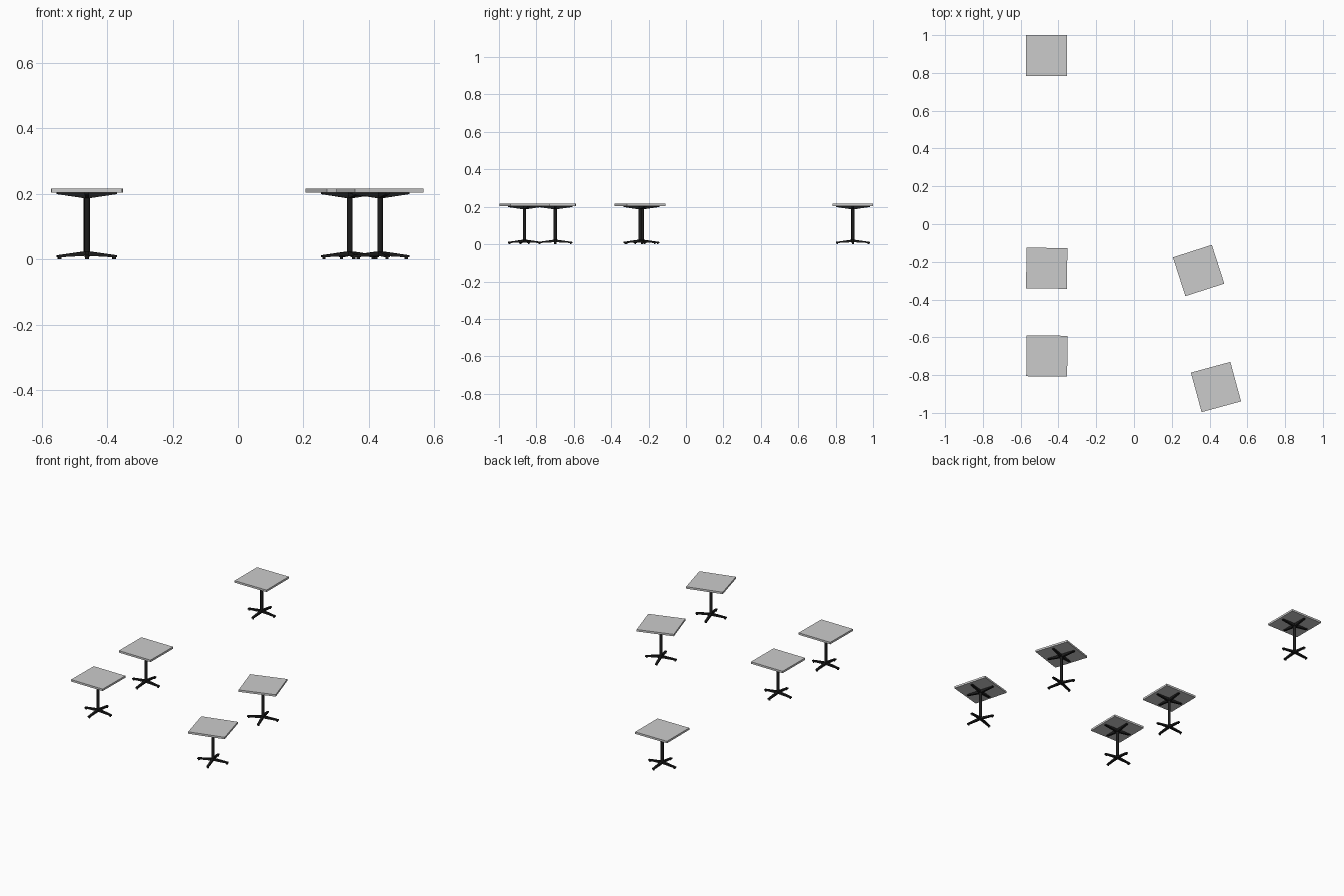
import bpy, bmesh, math
from mathutils import Matrix

if "Cube" in bpy.data.objects:
    bpy.data.objects.remove(bpy.data.objects["Cube"])

TOP = 0.2165      # table top side length
REACH = 0.091     # arm length from the column
ARM_W = 0.013

black = bpy.data.materials.new("black_metal")
black.diffuse_color = (0.012, 0.012, 0.012, 1)
black.use_nodes = True
black.node_tree.nodes["Principled BSDF"].inputs["Base Color"].default_value = black.diffuse_color


def add_object(name, bm, place, mat=None):
    bmesh.ops.recalc_face_normals(bm, faces=bm.faces)
    me = bpy.data.meshes.new(name)
    bm.to_mesh(me)
    bm.free()
    if mat:
        me.materials.append(mat)
    ob = bpy.data.objects.new(name, me)
    ob.matrix_world = place
    bpy.context.collection.objects.link(ob)
    return ob


def add_cylinder(bm, r, z0, z1, x=0, y=0, sides=24):
    bmesh.ops.create_cone(bm, cap_ends=True, segments=sides, radius1=r, radius2=r,
                          depth=z1 - z0, matrix=Matrix.Translation((x, y, (z0 + z1) / 2)))


def add_arms(bm, profile):
    # four tapered arms, each an extruded side profile of (distance, z)
    for k in range(4):
        rot = Matrix.Rotation(k * math.pi / 2, 3, 'Z')
        vs = [bm.verts.new((d, -ARM_W / 2, z)) for d, z in profile]
        face = bm.faces.new(vs)
        ext = bmesh.ops.extrude_face_region(bm, geom=[face])
        new = [g for g in ext['geom'] if isinstance(g, bmesh.types.BMVert)]
        bmesh.ops.translate(bm, verts=new, vec=(0, ARM_W, 0))
        bmesh.ops.rotate(bm, verts=vs + new, cent=(0, 0, 0), matrix=rot)


def table(x, y, degrees):
    place = Matrix.Translation((x, y, 0)) @ Matrix.Rotation(math.radians(degrees), 4, 'Z')

    # square top
    bm = bmesh.new()
    bmesh.ops.create_cube(bm, size=1, matrix=Matrix.Translation((0, 0, 0.2105))
                          @ Matrix.Diagonal((TOP, TOP, 0.012, 1)))
    add_object("table_top", bm, place)

    # cross bracket under the top
    bm = bmesh.new()
    add_arms(bm, [(0, 0.2045), (REACH, 0.2045), (REACH, 0.199), (0.01, 0.187), (0, 0.187)])
    add_object("top_bracket", bm, place, black)

    # round column
    bm = bmesh.new()
    add_cylinder(bm, 0.0085, 0.011, 0.2)
    column = add_object("column", bm, place, black)
    bpy.ops.object.select_all(action='DESELECT')
    column.select_set(True)
    bpy.context.view_layer.objects.active = column
    bpy.ops.object.shade_smooth_by_angle()

    # cross base
    bm = bmesh.new()
    add_arms(bm, [(0, 0.011), (REACH, 0.006), (REACH, 0.0125), (0.01, 0.024), (0, 0.024)])
    add_object("base_cross", bm, place, black)

    # glides under the arm ends
    bm = bmesh.new()
    for k in range(4):
        a = k * math.pi / 2
        add_cylinder(bm, 0.005, 0, 0.008, 0.083 * math.cos(a), 0.083 * math.sin(a), 12)
    add_object("glides", bm, place, black)


# five tables: x, y, rotation
for spot in [(-0.463, 0.892, 0), (-0.462, -0.234, -0.5), (-0.461, -0.699, -0.7),
             (0.342, -0.246, 17.8), (0.434, -0.863, 15.2)]:
    table(*spot)
